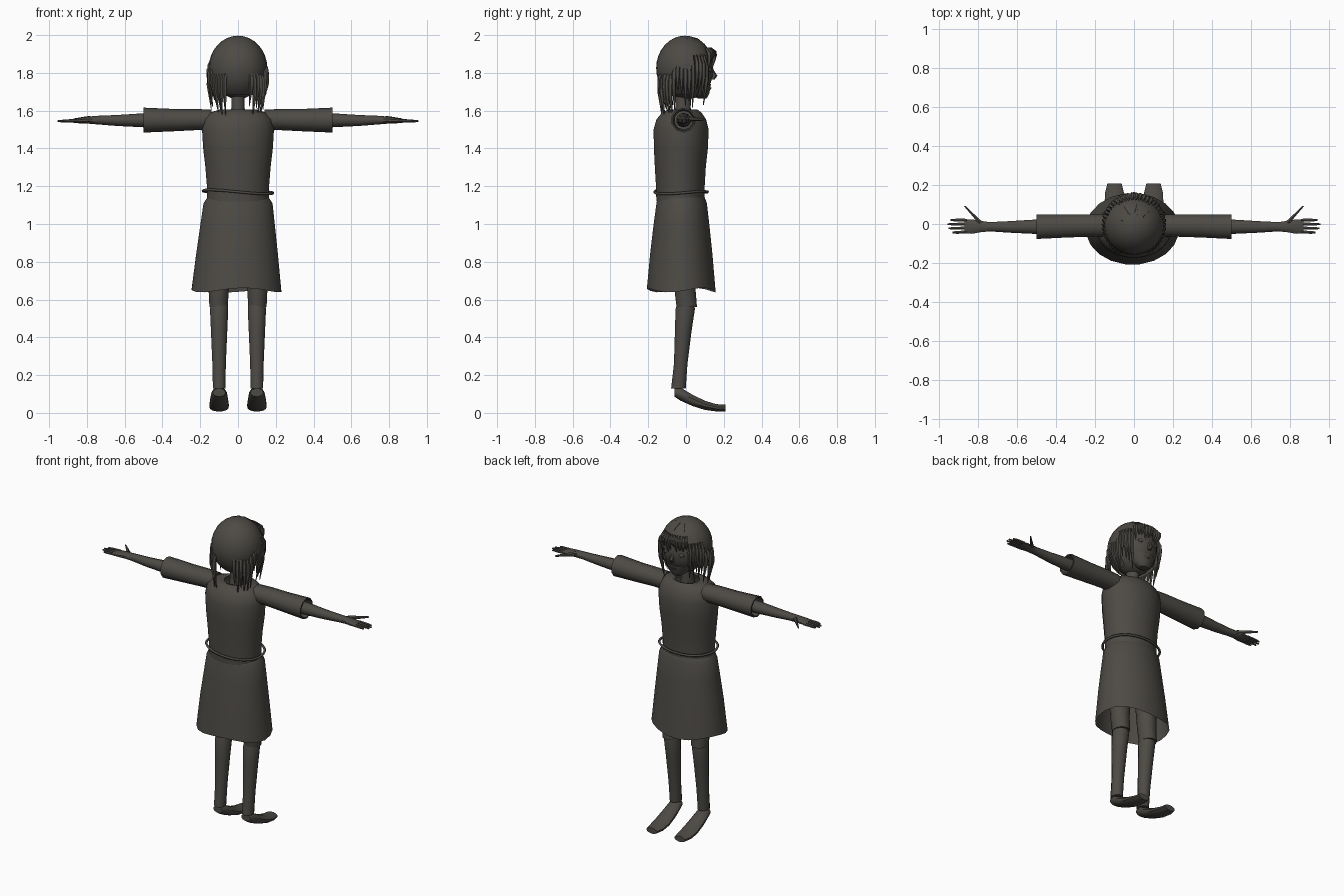
import bpy, bmesh, math, random
from mathutils import Vector

random.seed(4)
cube = bpy.data.objects.get("Cube")
if cube:
    bpy.data.objects.remove(cube)

mat = bpy.data.materials.new("dark warm grey")
mat.use_nodes = True
COLOUR = (0.075, 0.069, 0.06, 1)
mat.diffuse_color = COLOUR
mat.node_tree.nodes["Principled BSDF"].inputs["Base Color"].default_value = COLOUR


def finish(name, bm, angle=40):
    bmesh.ops.recalc_face_normals(bm, faces=bm.faces)
    mesh = bpy.data.meshes.new(name)
    bm.to_mesh(mesh)
    bm.free()
    mesh.materials.append(mat)
    ob = bpy.data.objects.new(name, mesh)
    bpy.context.collection.objects.link(ob)
    bpy.ops.object.select_all(action='DESELECT')
    ob.select_set(True)
    bpy.context.view_layer.objects.active = ob
    bpy.ops.object.shade_smooth_by_angle(angle=math.radians(angle))
    return ob


def loft(bm, rings, axis='z', sides=12, caps=True, closed=False, wave=0):
    """Skin elliptical rings (x, y, z, radius_a, radius_b) set across an axis."""
    loops = []
    for x, y, z, a, b in rings:
        loop = []
        for i in range(sides):
            t = math.tau * (i + 0.5) / sides
            u, v = a * math.cos(t), b * math.sin(t)
            off = {'z': (u, v, 0), 'x': (0, u, v), 'y': (u, 0, v)}[axis]
            loop.append(bm.verts.new(Vector((x, y, z)) + Vector(off)))
        loops.append(loop)
    if wave:
        for i, v in enumerate(loops[-1]):
            v.co.z += wave * math.sin(math.tau * 3 * i / sides)
    for l0, l1 in zip(loops, loops[1:]):
        for i in range(sides):
            j = (i + 1) % sides
            bm.faces.new((l0[i], l0[j], l1[j], l1[i]))
    if caps:
        bm.faces.new(loops[0])
        bm.faces.new(loops[-1])


def part(name, rings, angle=40, **kw):
    bm = bmesh.new()
    loft(bm, rings, **kw)
    return finish(name, bm, angle)


def ball(name, centre, scale, keep=None, u=20, v=14):
    bm = bmesh.new()
    bmesh.ops.create_uvsphere(bm, u_segments=u, v_segments=v, radius=1)
    for p in bm.verts:
        p.co = Vector(centre) + Vector(p.co[k] * scale[k] for k in range(3))
    if keep:
        drop = [f for f in bm.faces if not keep(f.calc_center_median())]
        bmesh.ops.delete(bm, geom=drop, context='FACES')
    return finish(name, bm)


# Tunic body with open collar
part("tunic", [(0, -.03, 1.12, .165, .128), (0, -.03, 1.2, .166, .13), (0, -.03, 1.3, .174, .136),
               (0, -.027, 1.4, .186, .144), (0, -.026, 1.5, .192, .147), (0, -.025, 1.555, .183, .132),
               (0, -.022, 1.59, .15, .105), (0, -.018, 1.605, .1, .08), (0, -.016, 1.6, .075, .065)],
     sides=24, caps=False)

# Skirt, open at the hem
part("skirt", [(0, -.025, 1.14, .165, .126), (0, -.023, 1.11, .185, .135), (-.002, -.024, 1.0, .199, .149),
               (-.005, -.025, .85, .218, .166), (-.008, -.025, .65, .24, .184)],
     sides=20, caps=False, wave=.012)

# Loose cord belt
curve = bpy.data.curves.new("belt_path", 'CURVE')
curve.dimensions = '3D'
curve.bevel_depth = .0075
curve.bevel_resolution = 1
spline = curve.splines.new('POLY')
spline.use_cyclic_u = True
spline.points.add(31)
for i, p in enumerate(spline.points):
    t = math.tau * i / 32
    p.co = (.185 * math.cos(t), -.026 + .14 * math.sin(t), 1.17 + .006 * math.sin(2 * t) - .006 * math.cos(t), 1)
curve.materials.append(mat)
belt = bpy.data.objects.new("belt", curve)
bpy.context.collection.objects.link(belt)

# Neck and head
part("neck", [(0, -.018, 1.55, .045, .05), (0, -.016, 1.62, .036, .042), (0, -.01, 1.73, .038, .045)])
ball("head", (0, .005, 1.815), (.127, .14, .155))
part("chin", [(0, .085, 1.665, .03, .025), (0, .075, 1.69, .06, .05), (0, .06, 1.74, .09, .075)])
part("nose", [(0, .125, 1.83, .008, .012), (0, .148, 1.785, .014, .018), (0, .14, 1.765, .012, .012)], sides=6)
part("mouth", [(0, .12, 1.712, .022, .012), (0, .122, 1.722, .027, .015)], sides=8)

for s, side in ((1, "left"), (-1, "right")):
    ball(side + "_eye", (-s * .05, .122, 1.815), (.022, .015, .013), u=10, v=6)
    ball(side + "_ear", (-s * .13, .005, 1.79), (.015, .025, .035), u=8, v=6)

    # Sleeve: outer tube turned inward at the cuff
    part(side + "_sleeve", [(s * .14, -.008, 1.55, .06, .055), (s * .22, -.008, 1.553, .06, .056),
                            (s * .34, -.01, 1.55, .062, .059), (s * .5, -.014, 1.55, .066, .066),
                            (s * .5, -.014, 1.55, .058, .058), (s * .42, -.012, 1.55, .05, .05)],
         axis='x', sides=10, caps=False)

    # Arm, wrist and palm
    part(side + "_arm", [(s * .4, -.013, 1.55, .04, .038), (s * .5, -.014, 1.549, .039, .037),
                         (s * .64, -.015, 1.548, .031, .029), (s * .74, -.014, 1.55, .025, .023),
                         (s * .79, -.013, 1.55, .031, .019), (s * .83, -.013, 1.548, .039, .016),
                         (s * .87, -.013, 1.546, .038, .01)], axis='x', sides=10)

    # Four fingers and a spread thumb
    bm = bmesh.new()
    for k, tip in enumerate((.93, .952, .955, .94)):
        y = -.043 + .021 * k
        loft(bm, [(s * .855, y * .95, 1.547, .009, .009), (s * .91, y, 1.546, .0085, .008),
                  (s * tip, y, 1.544, .005, .005)], axis='x', sides=6)
    loft(bm, [(s * .785, .005, 1.556, .017, .016), (s * .82, .042, 1.556, .011, .011),
              (s * .868, .092, 1.553, .005, .006)], axis='y', sides=6)
    finish(side + "_fingers", bm)

    # Thigh, shin and pointed foot
    part(side + "_thigh", [(s * .102, -.01, .85, .065, .07), (s * .102, -.006, .66, .056, .058),
                           (s * .103, .004, .56, .05, .056)])
    part(side + "_shin", [(s * .1, -.002, .585, .044, .045), (s * .1, -.004, .55, .05, .053),
                          (s * .1, -.014, .44, .045, .046), (s * .1, -.028, .26, .037, .037),
                          (s * .1, -.04, .13, .034, .04)])
    part(side + "_foot", [(s * .1, -.062, .108, .034, .022), (s * .1, -.03, .1, .042, .036),
                          (s * .1, .035, .066, .049, .031), (s * .1, .1, .04, .053, .025),
                          (s * .1, .16, .027, .05, .02), (s * .1, .208, .026, .038, .018)],
         axis='y', sides=12)

# Hair cap, open over the face
ball("hair_cap", (0, -.005, 1.825), (.155, .153, .172),
     keep=lambda c: c.z > 1.9 or (c.y < .03 and c.z > 1.69), u=24, v=16)

# Hanging locks around the head, short across the brow
bm = bmesh.new()
COUNT = 46
for i in range(COUNT):
    a = math.tau * i / COUNT
    back, front = -math.sin(a), math.sin(a)
    if back > .93:
        continue
    if front > .75:
        start, end = 1.935, random.uniform(1.8, 1.86)
    elif front > .2:
        start, end = 1.9, random.uniform(1.61, 1.72)
    elif back > .45:
        start, end = 1.83, random.uniform(1.55, 1.63)
    else:
        start, end = 1.86, random.uniform(1.6, 1.72)
    mid = (start + end) / 2
    rings = []
    for z, r, w in ((start, .132, .006), (start * .75 + end * .25, .153, .013),
                    (mid, .155, .012), (end, .147 + random.uniform(-.02, .004), .002)):
        rings.append((r * math.cos(a), -.003 + r * math.sin(a), z, w, w))
    loft(bm, rings, sides=5)
finish("hair_locks", bm, 30)

# Short tufts on the crown
bm = bmesh.new()
for i in range(9):
    a = math.tau * i / 9
    loft(bm, [(.012 * math.cos(a), .012 * math.sin(a), 1.991, .009, .009),
              (.05 * math.cos(a), .05 * math.sin(a), 1.984, .012, .012),
              (.1 * math.cos(a), .1 * math.sin(a), 1.95, .004, .004)], sides=5)
finish("crown_tufts", bm, 30)
